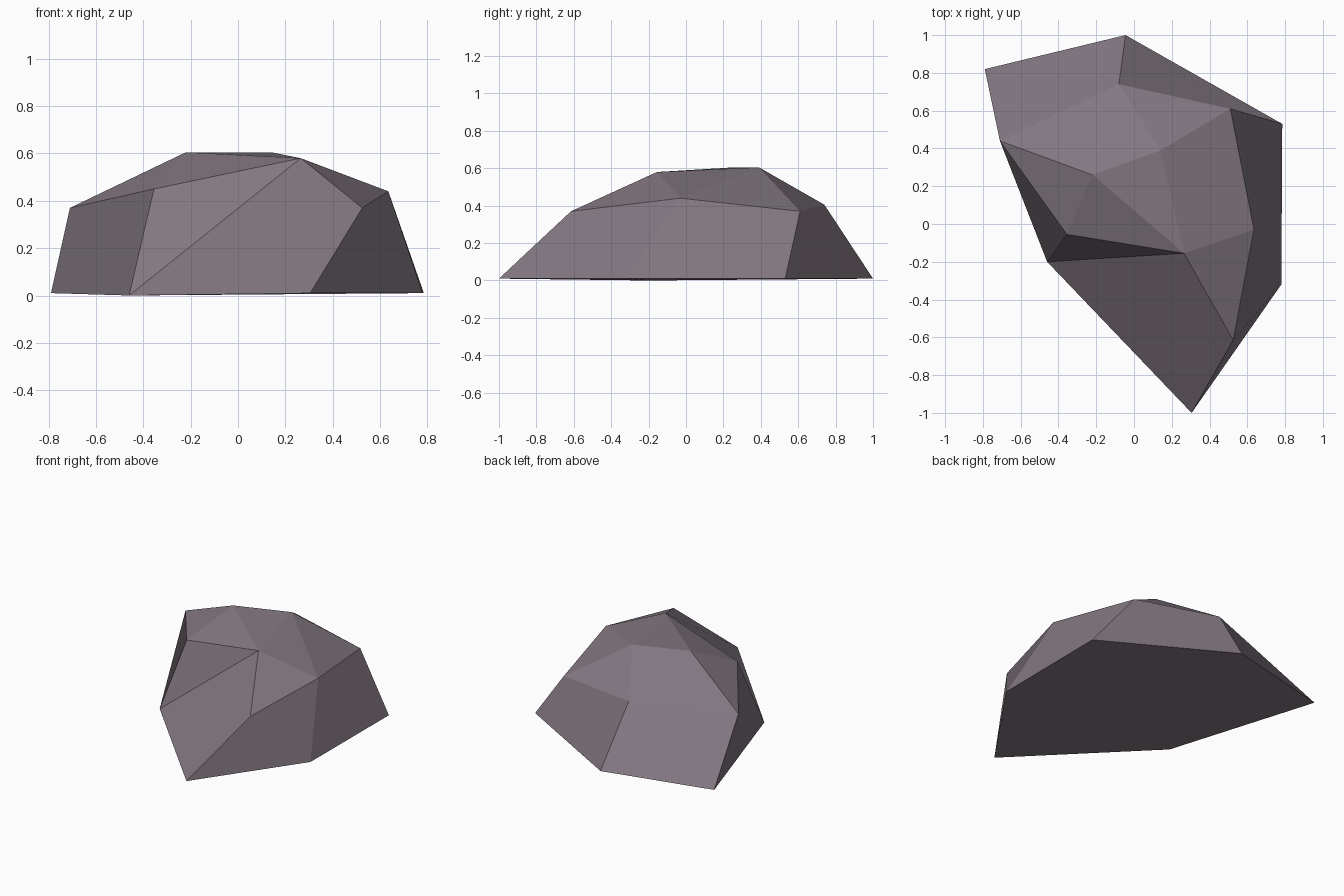
import bpy
import bmesh

default_cube = bpy.data.objects.get("Cube")
if default_cube:
    bpy.data.objects.remove(default_cube, do_unlink=True)

# Stone colour
stone = bpy.data.materials.new("warm grey stone")
stone.use_nodes = True
colour = (0.225, 0.185, 0.22, 1)
stone.diffuse_color = colour
shader = next(n for n in stone.node_tree.nodes if n.type == 'BSDF_PRINCIPLED')
shader.inputs["Base Color"].default_value = colour
shader.inputs["Roughness"].default_value = 0.9

bm = bmesh.new()


def add_ring(points):
    return [bm.verts.new(point) for point in points]


# Footprint, shoulder and crown rings, running clockwise from the back right
base = add_ring([(-.79, .82, .01), (-.045, 1, .01), (.785, .53, .01),
                 (.78, -.32, .01), (.305, -1, .01), (-.46, -.2, 0)])
shoulder = add_ring([(-.71, .44, .37), (-.08, .74, .405), (.51, .61, .37),
                     (.635, -.03, .44), (.525, -.615, .37), (-.355, -.055, .45)])
crown = add_ring([(-.22, .26, .605), (.14, .39, .605), (.265, -.155, .58)])

back_right, back, back_left, left, front, right = shoulder
peak_right, peak_back, peak_front = crown

# Underside
bm.faces.new(base)

# Side walls; the large front facet rises straight to the crown
count = len(base)
for i in range(count):
    j = (i + 1) % count
    if shoulder[i] is front:
        bm.faces.new((base[i], base[j], peak_front, front))
        bm.faces.new((base[j], right, peak_front))
    else:
        bm.faces.new((base[i], base[j], shoulder[j], shoulder[i]))

# Sloping facets between shoulder and crown, and the crown itself
for facet in (
    (back_right, back, peak_back, peak_right),
    (back, back_left, peak_back),
    (back_left, left, peak_back),
    (left, peak_front, peak_back),
    (left, front, peak_front),
    (right, peak_right, peak_front),
    (right, back_right, peak_right),
    crown,
):
    bm.faces.new(facet)

bmesh.ops.recalc_face_normals(bm, faces=bm.faces[:])

# Flat-shaded boulder object
mesh = bpy.data.meshes.new("boulder")
bm.to_mesh(mesh)
bm.free()
mesh.materials.append(stone)
boulder = bpy.data.objects.new("boulder", mesh)
bpy.context.collection.objects.link(boulder)
